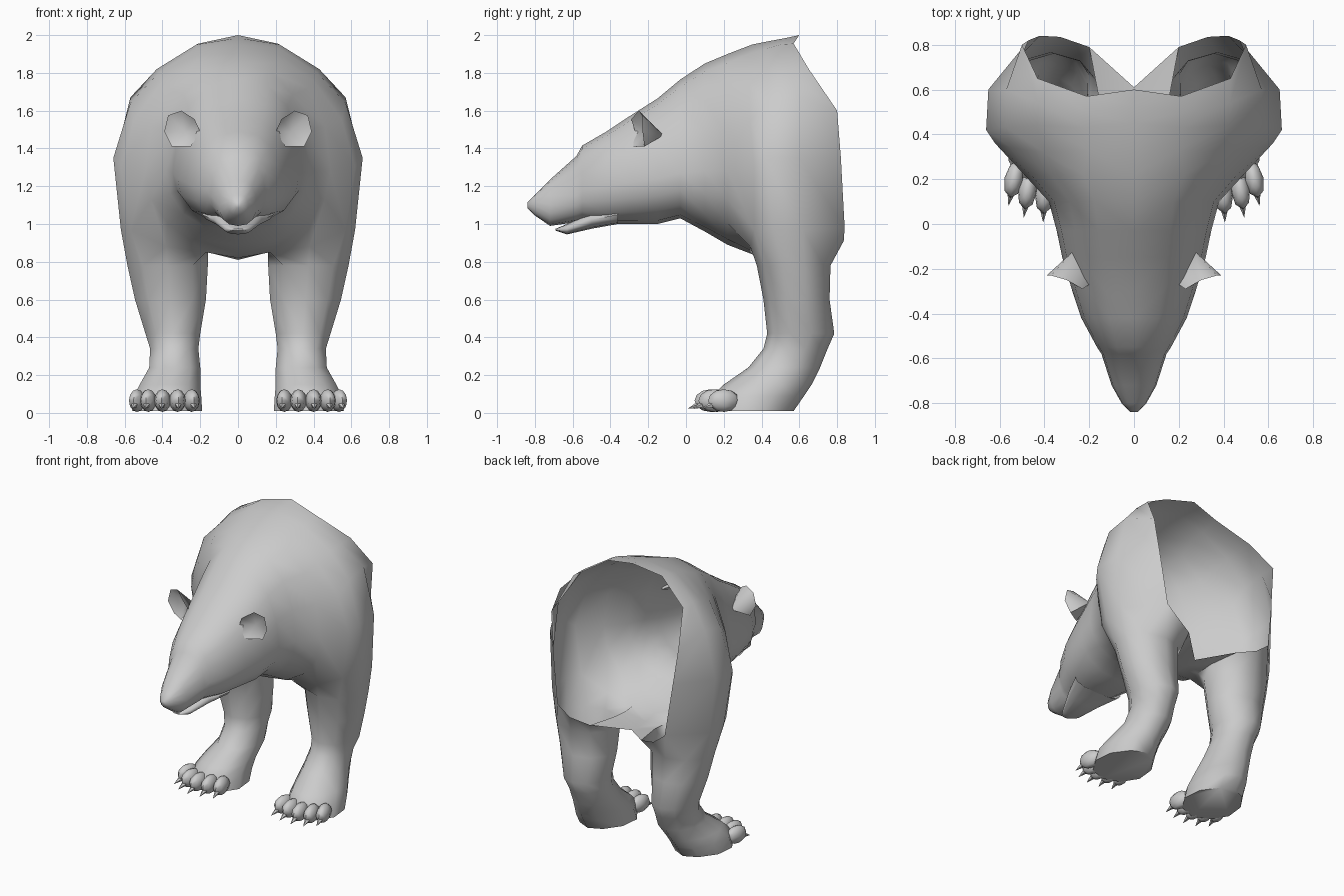
import bpy, bmesh, math
from mathutils import Matrix, Vector

if "Cube" in bpy.data.objects:
    bpy.data.objects.remove(bpy.data.objects["Cube"])

fur = bpy.data.materials.new("grey_fur")
fur.diffuse_color = (0.6, 0.6, 0.6, 1)
fur.use_nodes = True
fur.node_tree.nodes["Principled BSDF"].inputs["Base Color"].default_value = fur.diffuse_color


def finish(bm, name, angle=60):
    """Turn a half mesh into a mirrored, smooth-shaded object."""
    me = bpy.data.meshes.new(name)
    bm.to_mesh(me)
    bm.free()
    me.materials.append(fur)
    ob = bpy.data.objects.new(name, me)
    bpy.context.collection.objects.link(ob)
    bpy.ops.object.select_all(action='DESELECT')
    ob.select_set(True)
    bpy.context.view_layer.objects.active = ob
    bpy.ops.object.shade_smooth_by_angle(angle=math.radians(angle))
    mod = ob.modifiers.new("mirror", 'MIRROR')
    mod.use_clip = True
    return ob


def half_section(y, top, bottom, width, mid, n=8, power=0.8):
    """Half of a rounded section, from top centre to bottom centre."""
    pts = []
    for i in range(n + 1):
        t = math.pi * i / n
        h = (top - mid) if i <= n / 2 else (mid - bottom)
        x = 0 if i in (0, n) else width * math.sin(t) ** power
        pts.append((x, y, mid + h * math.cos(t)))
    return pts


def loft(bm, rows, skip=lambda r, c: False):
    grid = [[bm.verts.new(p) for p in row] for row in rows]
    for r in range(len(grid) - 1):
        for c in range(len(grid[0]) - 1):
            if not skip(r, c):
                a, b = grid[r], grid[r + 1]
                bm.faces.new((a[c], a[c + 1], b[c + 1], b[c]))
    bm.faces.new(list(reversed(grid[0])))
    return grid


# Head and neck: y, top, bottom, half width, height of widest point
head = [
    (-0.84, 1.115, 1.085, 0.015, 1.10),
    (-0.80, 1.155, 1.045, 0.055, 1.10),
    (-0.72, 1.235, 0.99, 0.10, 1.10),
    (-0.58, 1.36, 1.01, 0.145, 1.15),
    (-0.55, 1.415, 1.02, 0.165, 1.18),
    (-0.42, 1.49, 1.00, 0.235, 1.20),
    (-0.30, 1.57, 1.00, 0.275, 1.22),
    (-0.15, 1.665, 1.00, 0.32, 1.24),
    (-0.03, 1.765, 1.03, 0.345, 1.27),
    (0.10, 1.85, 0.96, 0.38, 1.28),
    (0.22, 1.90, 0.89, 0.49, 1.28),
]
rows = [half_section(*h) for h in head]

# Shoulders, ending in the open rear rim
rows += [
    [(0, .35, 1.95), (.20, .33, 1.90), (.40, .32, 1.76), (.55, .34, 1.55), (.62, .36, 1.30),
     (.57, .36, .97), (.38, .34, .88), (.17, .36, .85), (0, .35, .84)],
    [(0, .45, 1.97), (.22, .43, 1.93), (.42, .44, 1.80), (.57, .43, 1.64), (.66, .42, 1.35),
     (.62, .46, .97), (.40, .45, .90), (.16, .45, .85), (0, .45, .82)],
    [(0, .53, 1.985), (.22, .50, 1.95), (.43, .54, 1.82), (.57, .60, 1.67), (.65, .60, 1.35),
     (.62, .62, .97), (.40, .62, .90), (.16, .58, .86), (0, .54, .81)],
    [(0, .60, 2.0), (.21, .57, 1.955), (.43, .65, 1.82), (.50, .80, 1.60), (.47, .82, 1.35),
     (.42, .84, .98), (.33, .835, .91), (.20, .79, .87), (0, .61, .82)],
]
A = len(head)
bm = bmesh.new()
g = loft(bm, rows, skip=lambda r, c: r >= A and c in (5, 6))

# Leg grows out of the hole left under the shoulder: z, x range, y range
ring = [g[A + r][c] for r, c in
        ((3, 5), (3, 6), (3, 7), (2, 7), (1, 7), (0, 7), (0, 6), (0, 5), (1, 5), (2, 5))]
leg = [
    (0.78, 0.16, 0.585, 0.375, 0.765),
    (0.60, 0.17, 0.545, 0.41, 0.76),
    (0.42, 0.20, 0.49, 0.43, 0.785),
    (0.34, 0.21, 0.465, 0.41, 0.75),
    (0.24, 0.20, 0.47, 0.33, 0.71),
    (0.15, 0.20, 0.52, 0.20, 0.665),
    (0.09, 0.195, 0.55, 0.14, 0.625),
    (0.01, 0.19, 0.56, 0.13, 0.57),
]
for z, x0, x1, y0, y1 in leg:
    low = []
    for i in range(10):
        a = math.radians(54 + 36 * i)
        heel = 1 - (0.25 * max(0, math.sin(a)) if z < 0.2 else 0)
        low.append(bm.verts.new(((x0 + x1) / 2 + (x1 - x0) / 1.9 * math.cos(a) * heel,
                                 (y0 + y1) / 2 + (y1 - y0) / 2 * math.sin(a), z)))
    for i in range(10):
        j = (i + 1) % 10
        bm.faces.new((ring[i], low[i], low[j], ring[j]))
    ring = low
bm.faces.new(list(reversed(ring)))
for v in [v for v in bm.verts if not v.link_faces]:
    bm.verts.remove(v)
finish(bm, "body_and_legs")

# Lower jaw
bm = bmesh.new()
loft(bm, [half_section(y, t, b, w, (t + b) / 2, 6) for y, t, b, w in (
    (-0.69, 0.975, 0.965, 0.03), (-0.63, 1.0, 0.945, 0.07),
    (-0.50, 1.07, 0.975, 0.13), (-0.36, 1.1, 1.0, 0.19))])
finish(bm, "lower_jaw")

# Ears: a rim joined to a hollow front and a bulging back
bm = bmesh.new()
rim = [bm.verts.new(p) for p in (
    (.20, -.27, 1.49), (.23, -.29, 1.555), (.30, -.25, 1.60), (.37, -.23, 1.575),
    (.39, -.23, 1.49), (.35, -.22, 1.41), (.25, -.28, 1.41))]
hollow = bm.verts.new((.28, -.20, 1.49))
back = bm.verts.new((.27, -.12, 1.47))
for i, v in enumerate(rim):
    w = rim[(i + 1) % len(rim)]
    bm.faces.new((w, v, hollow))
    bm.faces.new((v, w, back))
bmesh.ops.recalc_face_normals(bm, faces=bm.faces)
finish(bm, "ears")

# Toes and claws, five on each foot
toes, claws = bmesh.new(), bmesh.new()
for x, y in ((.245, .165), (.32, .14), (.40, .13), (.475, .15), (.535, .20)):
    splay = Matrix.Rotation((x - 0.36) * 1.2, 4, 'Z')
    place = Matrix.Translation((x, y, 0.065)) @ splay
    bmesh.ops.create_uvsphere(toes, u_segments=8, v_segments=6, radius=1,
                              matrix=place @ Matrix.Diagonal((.043, .085, .06, 1)))
    aim = Vector((0, -1, -0.35)).to_track_quat('Z', 'Y').to_matrix().to_4x4()
    bmesh.ops.create_cone(claws, cap_ends=True, segments=5, radius1=.022, radius2=0, depth=.08,
                          matrix=place @ Matrix.Translation((0, -.085, -.03)) @ aim)
finish(toes, "toes")
finish(claws, "claws")
